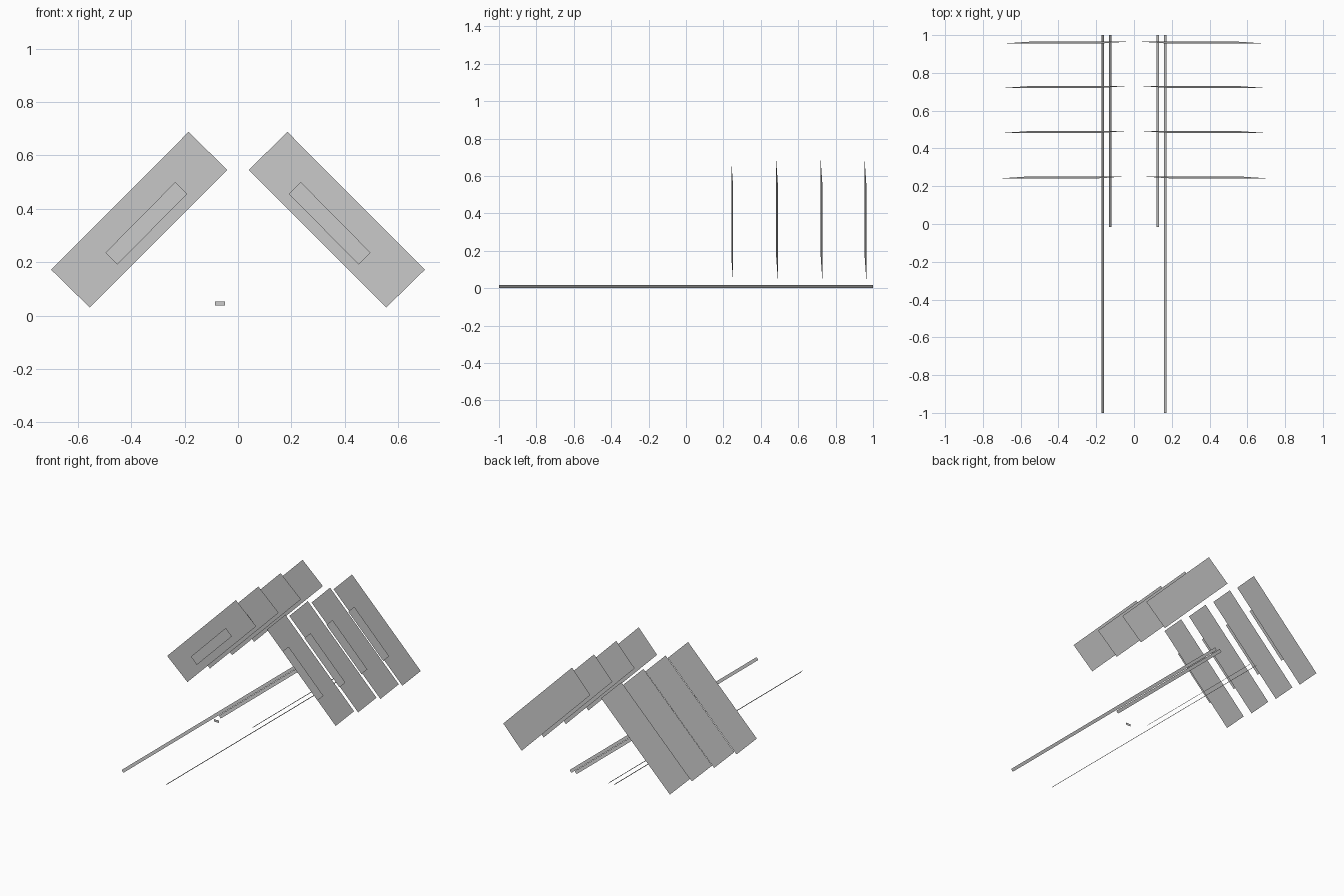
import bpy

if "Cube" in bpy.data.objects:
    bpy.data.objects.remove(bpy.data.objects["Cube"])


def quad(name, corners):
    """Single flat sheet from four corner points."""
    mesh = bpy.data.meshes.new(name)
    mesh.from_pydata(corners, [], [(0, 1, 2, 3)])
    obj = bpy.data.objects.new(name, mesh)
    bpy.context.collection.objects.link(obj)
    return obj


def pair(name, corners):
    """Sheet on the right and its mirror image on the left."""
    quad("right_" + name, corners)
    quad("left_" + name, [(-x, y, z) for x, y, z in reversed(corners)])


# Thin rail strips, leaning inward
def rail(name, x, y0, y1, half=0.0065, z0=0.0, z1=0.016):
    pair(name, [(x - half, y0, z0), (x + half, y0, z1),
                (x + half, y1, z1), (x - half, y1, z0)])


rail("outer_rail", 0.165, -1.0, 1.0)
rail("inner_rail", 0.126, -0.015, 1.0, half=0.007, z0=0.002, z1=0.018)

# Four rows of slanted panels, each with a small plate in front
rows = [(0.247, 0.205), (0.487, 0.44), (0.725, 0.675), (0.96, 0.908)]
tilt = 0.005
for i, (y, plate_y) in enumerate(rows, 1):
    pair(f"large_panel_{i}", [(0.04, y + tilt, 0.545), (0.555, y + tilt, 0.03),
                              (0.70, y - tilt, 0.172), (0.185, y - tilt, 0.688)])
    pair(f"small_plate_{i}", [(0.19, plate_y, 0.455), (0.452, plate_y, 0.192),
                              (0.496, plate_y, 0.236), (0.235, plate_y, 0.50)])

# Tiny marker plate left of centre
quad("marker_plate", [(-0.086, -0.135, 0.037), (-0.049, -0.135, 0.037),
                      (-0.049, -0.135, 0.053), (-0.086, -0.135, 0.053)])
